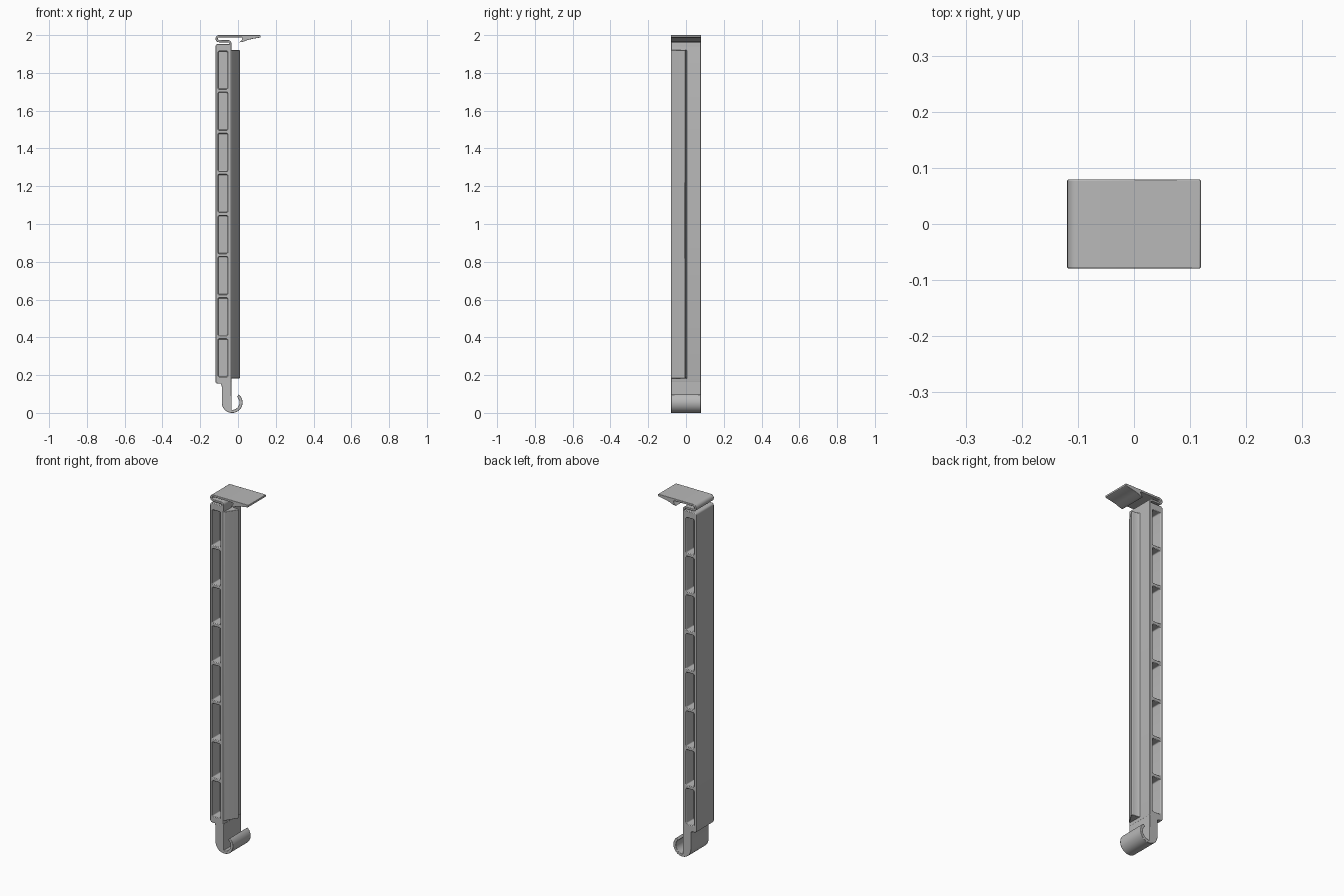
import bpy, bmesh, math
from mathutils import Vector

cube = bpy.data.objects.get("Cube")
if cube:
    bpy.data.objects.remove(cube, do_unlink=True)

HALF = 0.079          # half depth shared by all parts

grey = bpy.data.materials.new("plain grey")
grey.use_nodes = True
colour = (0.48, 0.48, 0.48, 1)
grey.diffuse_color = colour
grey.node_tree.nodes["Principled BSDF"].inputs["Base Color"].default_value = colour


def make_object(name, bm):
    bmesh.ops.recalc_face_normals(bm, faces=bm.faces)
    mesh = bpy.data.meshes.new(name)
    bm.to_mesh(mesh)
    bm.free()
    mesh.materials.append(grey)
    obj = bpy.data.objects.new(name, mesh)
    bpy.context.collection.objects.link(obj)
    return obj


def activate(obj):
    bpy.ops.object.select_all(action='DESELECT')
    obj.select_set(True)
    bpy.context.view_layer.objects.active = obj


def finish(obj, bevel=0.0):
    activate(obj)
    if bevel:
        mod = obj.modifiers.new("soft edges", 'BEVEL')
        mod.width = bevel
        mod.segments = 2
        mod.limit_method = 'ANGLE'
        mod.angle_limit = math.radians(40)
    bpy.ops.object.shade_smooth_by_angle(angle=math.radians(35))


def extrude(name, points, axis, start, end):
    """Extrude a flat outline along y (points are x,z) or z (points are x,y)."""
    bm = bmesh.new()
    lift = (lambda a, b: (a, start, b)) if axis == 'Y' else (lambda a, b: (a, b, start))
    face = bm.faces.new([bm.verts.new(lift(a, b)) for a, b in points])
    made = bmesh.ops.extrude_face_region(bm, geom=[face])
    moved = [v for v in made["geom"] if isinstance(v, bmesh.types.BMVert)]
    step = end - start
    bmesh.ops.translate(bm, verts=moved, vec=(0, step, 0) if axis == 'Y' else (0, 0, step))
    return make_object(name, bm)


def arc(cx, cz, r, a0, a1, n=12):
    angles = [math.radians(a0 + (a1 - a0) * i / n) for i in range(n + 1)]
    return [(cx + r * math.cos(a), cz + r * math.sin(a)) for a in angles]


def rounded_rect(x0, x1, z0, z1, r):
    return (arc(x1 - r, z1 - r, r, 0, 90, 4) + arc(x0 + r, z1 - r, r, 90, 180, 4)
            + arc(x0 + r, z0 + r, r, 180, 270, 4) + arc(x1 - r, z0 + r, r, 270, 360, 4))


# Long body with eight pockets in the front and eight in the back
body = extrude("body", rounded_rect(-0.119, -0.035, 0.155, 1.953, 0.012), 'Y', -HALF, HALF)
pockets = []
for i in range(8):
    low = 0.191 + 0.2177 * i
    outline = rounded_rect(-0.105, -0.055, low, low + 0.2, 0.006)
    for side in (-1, 1):
        pockets.append(extrude("pocket_cutter", outline, 'Y', side * 0.009, side * 0.1))
activate(pockets[0])
for cutter in pockets:
    cutter.select_set(True)
bpy.ops.object.join()
cutter = bpy.context.view_layer.objects.active
cutter.hide_render = True
activate(body)
cut = body.modifiers.new("pockets", 'BOOLEAN')
cut.operation = 'DIFFERENCE'
cut.solver = 'EXACT'
cut.object = cutter
bpy.ops.object.modifier_apply(modifier=cut.name)
bpy.data.objects.remove(cutter, do_unlink=True)
finish(body, 0.003)

# Slanted ridge along the inner side of the body
ridge = extrude("slanted_ridge",
                [(-0.04, -0.077), (-0.033, -0.077), (0.007, -0.014), (0.01, -0.008),
                 (0.007, -0.004), (-0.028, 0.0), (-0.035, 0.006), (-0.04, 0.006)],
                'Z', 0.183, 1.92)
finish(ridge, 0.002)

# Lower hook: a solid shank that curls into an open ring
cx, cz, outer, inner = -0.031, 0.055, 0.055, 0.039
hook = extrude("lower_hook",
               [(-0.095, 0.165), (-0.088, 0.150), (-0.086, 0.140)]
               + arc(cx, cz, outer, 180, 410, 40)
               + arc(cx, cz, inner, 410, 264, 28)
               + [(-0.035, 0.165)],
               'Y', -HALF, HALF)
finish(hook, 0.002)

# Folded spring strip joining the body to the top plate
spring = extrude("folded_spring",
                 [(0.02, 2.0)]
                 + arc(-0.1, 1.981, 0.019, 90, 270, 12)
                 + arc(-0.055, 1.952, 0.010, 90, 0, 5)
                 + [(-0.046, 1.925), (-0.035, 1.925)]
                 + arc(-0.053, 1.956, 0.018, 0, 90, 6)
                 + arc(-0.1, 1.981, 0.007, 270, 90, 8)
                 + [(0.02, 1.988)],
                 'Y', -HALF, HALF)
finish(spring, 0.002)

# Top plate with a catch tapering out to a thin lip
plate = extrude("top_plate",
                [(0.0, 2.0), (0.117, 2.0), (0.119, 1.998), (0.119, 1.989), (0.112, 1.986),
                 (0.08, 1.981), (0.05, 1.974), (0.025, 1.964), (0.008, 1.962),
                 (0.02, 1.975), (0.024, 1.985), (0.02, 1.988), (0.0, 1.988)],
                'Y', -HALF, HALF)
finish(plate, 0.002)
